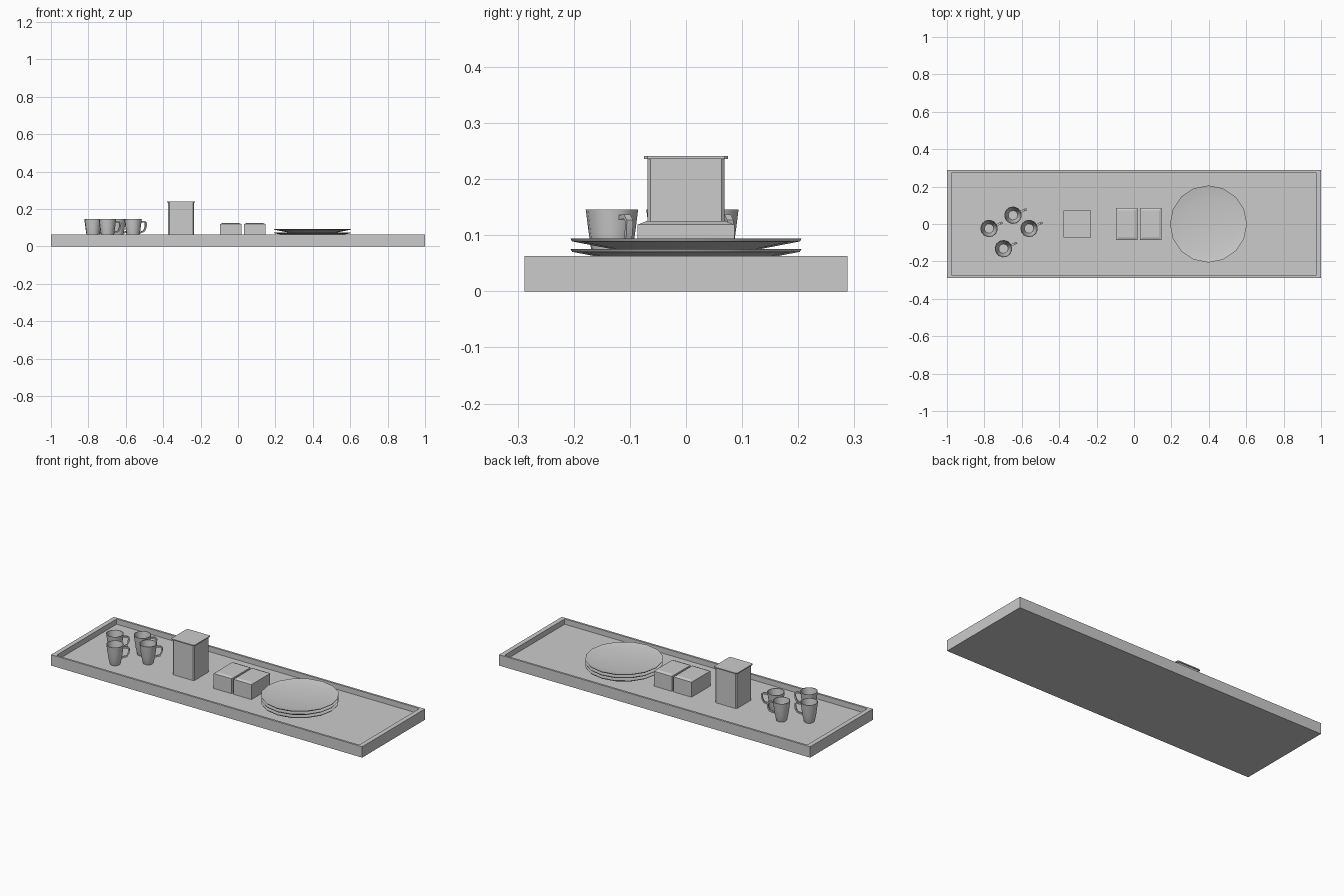
import bpy, bmesh, math

if "Cube" in bpy.data.objects:
    bpy.data.objects.remove(bpy.data.objects["Cube"])

FLOOR = 0.032  # height of the recessed tray floor


def finish(name, bm, loc=(0, 0, 0), rot=0.0, smooth=None):
    bmesh.ops.recalc_face_normals(bm, faces=bm.faces)
    me = bpy.data.meshes.new(name)
    bm.to_mesh(me)
    bm.free()
    ob = bpy.data.objects.new(name, me)
    bpy.context.collection.objects.link(ob)
    ob.location = loc
    ob.rotation_euler[2] = rot
    if smooth is not None:
        bpy.ops.object.select_all(action='DESELECT')
        ob.select_set(True)
        bpy.context.view_layer.objects.active = ob
        bpy.ops.object.shade_smooth_by_angle(angle=math.radians(smooth))
    return ob


def rings(bm, sections):
    """Bridge stacked rings of points; cap the first and last."""
    loops = [[bm.verts.new(p) for p in s] for s in sections]
    n = len(loops[0])
    for a, b in zip(loops, loops[1:]):
        for i in range(n):
            j = (i + 1) % n
            bm.faces.new((a[i], a[j], b[j], b[i]))
    bm.faces.new(loops[0])
    bm.faces.new(loops[-1])


def rect(hx, hy, z, c=0.0):
    """Rectangle, with corners cut by c when c > 0."""
    if c == 0:
        return [(-hx, -hy, z), (hx, -hy, z), (hx, hy, z), (-hx, hy, z)]
    return [(-hx + c, -hy, z), (hx - c, -hy, z), (hx, -hy + c, z), (hx, hy - c, z),
            (hx - c, hy, z), (-hx + c, hy, z), (-hx, hy - c, z), (-hx, -hy + c, z)]


def circle(r, z, n):
    return [(r * math.cos(2 * math.pi * i / n), r * math.sin(2 * math.pi * i / n), z)
            for i in range(n)]


def stack(name, sections, loc, rot=0.0, smooth=None):
    bm = bmesh.new()
    rings(bm, sections)
    return finish(name, bm, loc, rot, smooth)


# tray shelf with shallow recess
stack("shelf_tray", [rect(1, .288, 0), rect(1, .288, .063),
                     rect(.973, .276, .063), rect(.973, .276, FLOOR)], (0, 0, 0))

# stack of three plates
plate = [(.10, 0), (.203, .020), (.206, .025), (.147, .014)]
for k in range(3):
    stack(f"plate_{k + 1}", [circle(r, z, 16) for r, z in plate],
          (.398, 0, FLOOR + k * .0185), smooth=30)

# two low boxes with chamfered tops
for k, x in enumerate((-.038, .089)):
    stack(f"box_{k + 1}", [rect(.058, .086, 0), rect(.058, .086, .119 - FLOOR),
                           rect(.044, .071, .125 - FLOOR)], (x, 0, FLOOR))

# canister and lid
stack("canister_body", [rect(.069, .069, 0, .006), rect(.069, .069, .236 - FLOOR, .006)],
      (-.304, 0, FLOOR))
stack("canister_lid", [rect(.075, .075, 0, .006), rect(.075, .075, .006, .006)],
      (-.304, 0, .2355))

# mugs: tapered hollow cup and a looped handle
cup = [(.027, 0), (.031, .012), (.037, .040), (.042, .075), (.047, .114),
       (.044, .114), (.038, .070), (.032, .030), (.025, .008)]
handle = [(.042, .100), (.066, .101), (.075, .094), (.073, .070), (.064, .050), (.036, .040)]
turn = math.radians(24)
for k, (x, y) in enumerate(((-.775, -.024), (-.647, .047), (-.561, -.024), (-.698, -.132))):
    stack(f"mug_{k + 1}", [circle(r, z, 12) for r, z in cup], (x, y, FLOOR), turn, 40)
    secs = []
    for i, (px, pz) in enumerate(handle):
        a, b = handle[max(i - 1, 0)], handle[min(i + 1, len(handle) - 1)]
        dx, dz = b[0] - a[0], b[1] - a[1]
        l = math.hypot(dx, dz)
        nx, nz = -dz / l * .004, dx / l * .004
        secs.append([(px + nx, -.006, pz + nz), (px + nx, .006, pz + nz),
                     (px - nx, .006, pz - nz), (px - nx, -.006, pz - nz)])
    stack(f"mug_handle_{k + 1}", secs, (x, y, FLOOR), turn, 40)
